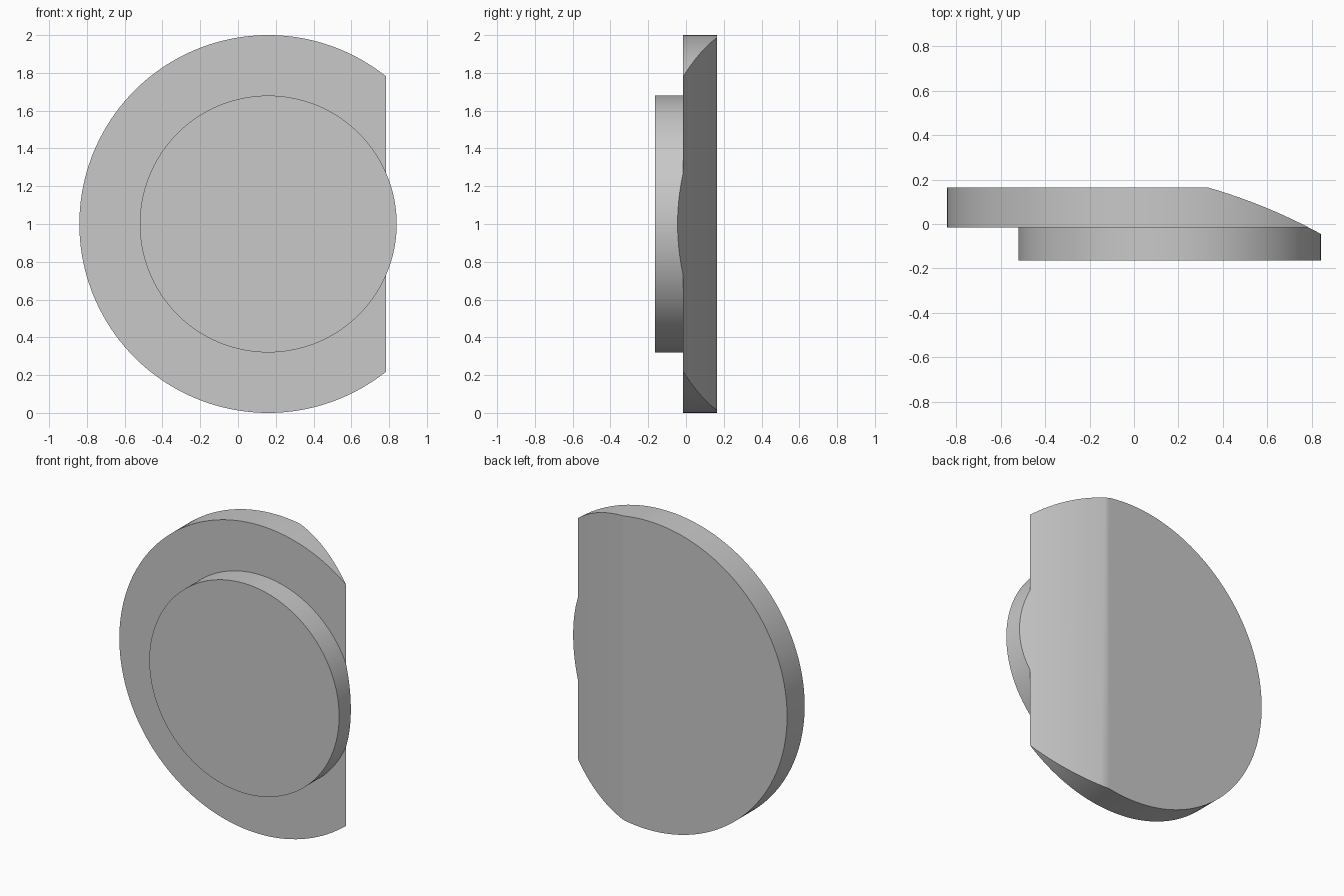
import bpy, bmesh, math
from mathutils import Vector

cube = bpy.data.objects.get("Cube")
if cube:
    bpy.data.objects.remove(cube, do_unlink=True)

SEGMENTS = 160
CENTRE_X = 0.16
FRONT, STEP, BACK = -0.165, -0.015, 0.165

grey = bpy.data.materials.new("plain_grey")
grey.use_nodes = True
colour = (0.58, 0.58, 0.58, 1)
grey.diffuse_color = colour
grey.node_tree.nodes["Principled BSDF"].inputs["Base Color"].default_value = colour


def add_object(name, bm):
    bmesh.ops.recalc_face_normals(bm, faces=bm.faces)
    mesh = bpy.data.meshes.new(name)
    bm.to_mesh(mesh)
    bm.free()
    mesh.materials.append(grey)
    obj = bpy.data.objects.new(name, mesh)
    bpy.context.collection.objects.link(obj)
    return obj


def ring(bm, radius, y):
    verts = []
    for i in range(SEGMENTS):
        a = math.tau * i / SEGMENTS
        verts.append(bm.verts.new((CENTRE_X + radius * math.cos(a), y, 1 + radius * math.sin(a))))
    return verts


# Stepped disc: small raised disc in front of a large one
bm = bmesh.new()
rings = [ring(bm, r, y) for r, y in ((0.68, FRONT), (0.68, STEP), (1, STEP), (1, BACK))]
for a, b in zip(rings, rings[1:]):
    for i in range(SEGMENTS):
        j = (i + 1) % SEGMENTS
        bm.faces.new((a[i], a[j], b[j], b[i]))
bm.faces.new(rings[0])
bm.faces.new(rings[-1])
disc = add_object("stepped_disc", bm)

# Cutter whose lower side is a shallow arc sloping down to the right edge
start, slope, radius = Vector((0.33, BACK)), math.radians(16), 2.5
arc = []
for i in range(13):
    t = slope + 0.25 * i / 12
    arc.append((start.x + radius * (math.sin(t) - math.sin(slope)),
                start.y + radius * (math.cos(t) - math.cos(slope))))
profile = arc + [(1.2, arc[-1][1]), (1.2, 0.5), (start.x - 0.335 / math.tan(slope), 0.5 - 0.335 + 0.096 + 0.335)]
profile[-1] = (start.x - 0.1, start.y + 0.1 * math.tan(slope))
profile.insert(-1, (start.x - 0.1, 0.5))
bm = bmesh.new()
face = bm.faces.new([bm.verts.new((x, y, -0.5)) for x, y in profile])
top = bmesh.ops.extrude_face_region(bm, geom=[face])["geom"]
bmesh.ops.translate(bm, vec=(0, 0, 3), verts=[v for v in top if isinstance(v, bmesh.types.BMVert)])
cutter = add_object("edge_cutter", bm)
cutter.hide_render = True

# Cut the sloped edge and shade
cut = disc.modifiers.new("sloped_edge", "BOOLEAN")
cut.operation = "DIFFERENCE"
cut.solver = "EXACT"
cut.object = cutter
bpy.ops.object.select_all(action="DESELECT")
bpy.context.view_layer.objects.active = disc
disc.select_set(True)
bpy.ops.object.modifier_apply(modifier=cut.name)
bpy.data.objects.remove(cutter, do_unlink=True)
bpy.ops.object.shade_smooth_by_angle(angle=math.radians(30))
weighted = disc.modifiers.new("clean_shading", "WEIGHTED_NORMAL")
weighted.keep_sharp = True
